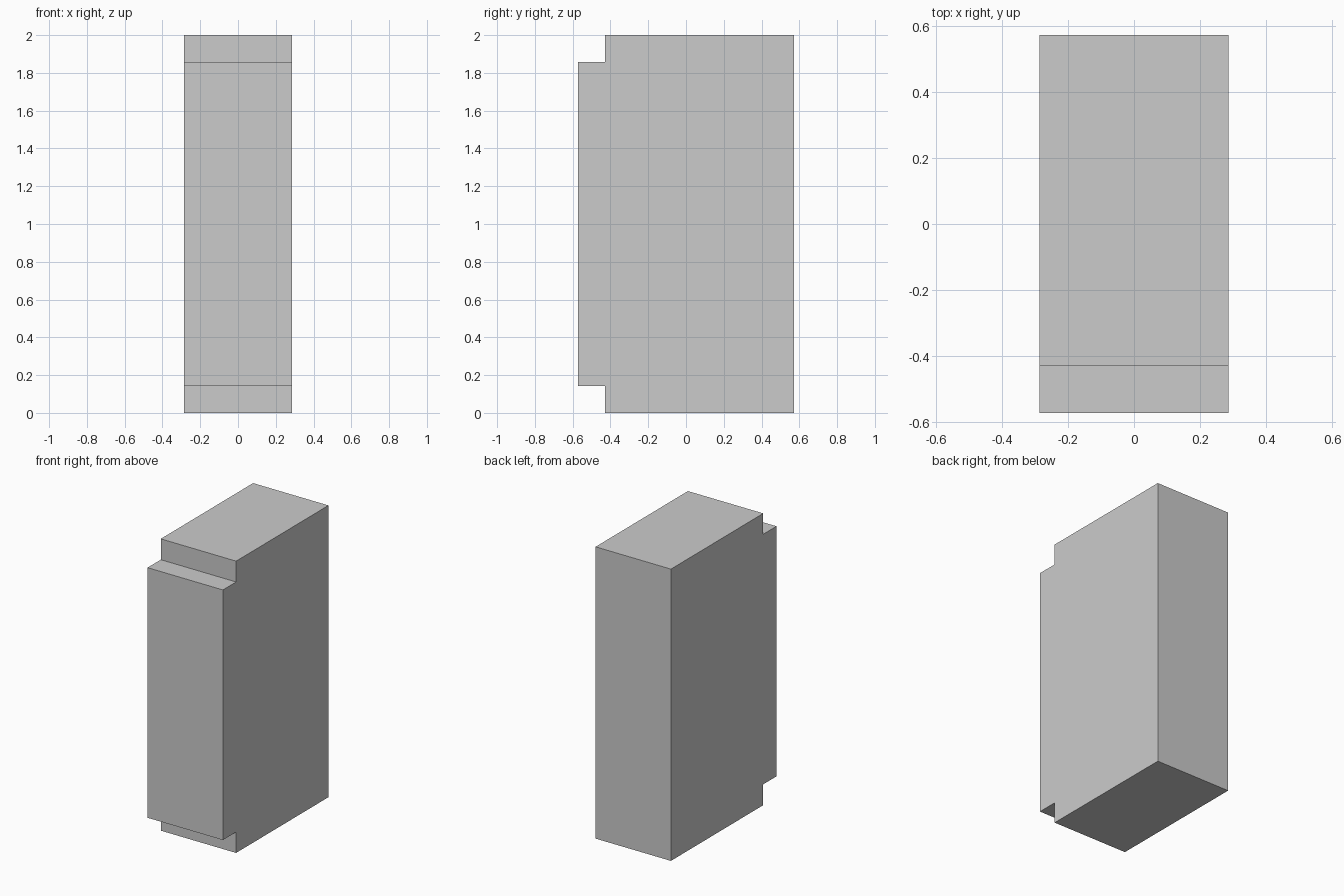
import bpy
import bmesh

if "Cube" in bpy.data.objects:
    bpy.data.objects.remove(bpy.data.objects["Cube"])

U = 1 / 7                      # grid module: the block is 4 x 8 x 14 modules
HALF_WIDTH = 2 * U

# Side profile (y, z) with a square notch at the front top and bottom edges
profile = [(-3, 0), (4, 0), (4, 14), (-3, 14), (-3, 13), (-4, 13), (-4, 1), (-3, 1)]

bm = bmesh.new()
side = bm.faces.new([bm.verts.new((-HALF_WIDTH, y * U, z * U)) for y, z in profile])

# Extrude the profile across the width
extruded = bmesh.ops.extrude_face_region(bm, geom=[side], use_keep_orig=True)
new_verts = [g for g in extruded["geom"] if isinstance(g, bmesh.types.BMVert)]
bmesh.ops.translate(bm, verts=new_verts, vec=(2 * HALF_WIDTH, 0, 0))
bmesh.ops.recalc_face_normals(bm, faces=bm.faces)

mesh = bpy.data.meshes.new("notched_block")
bm.to_mesh(mesh)
bm.free()
block = bpy.data.objects.new("notched_block", mesh)
bpy.context.collection.objects.link(block)
